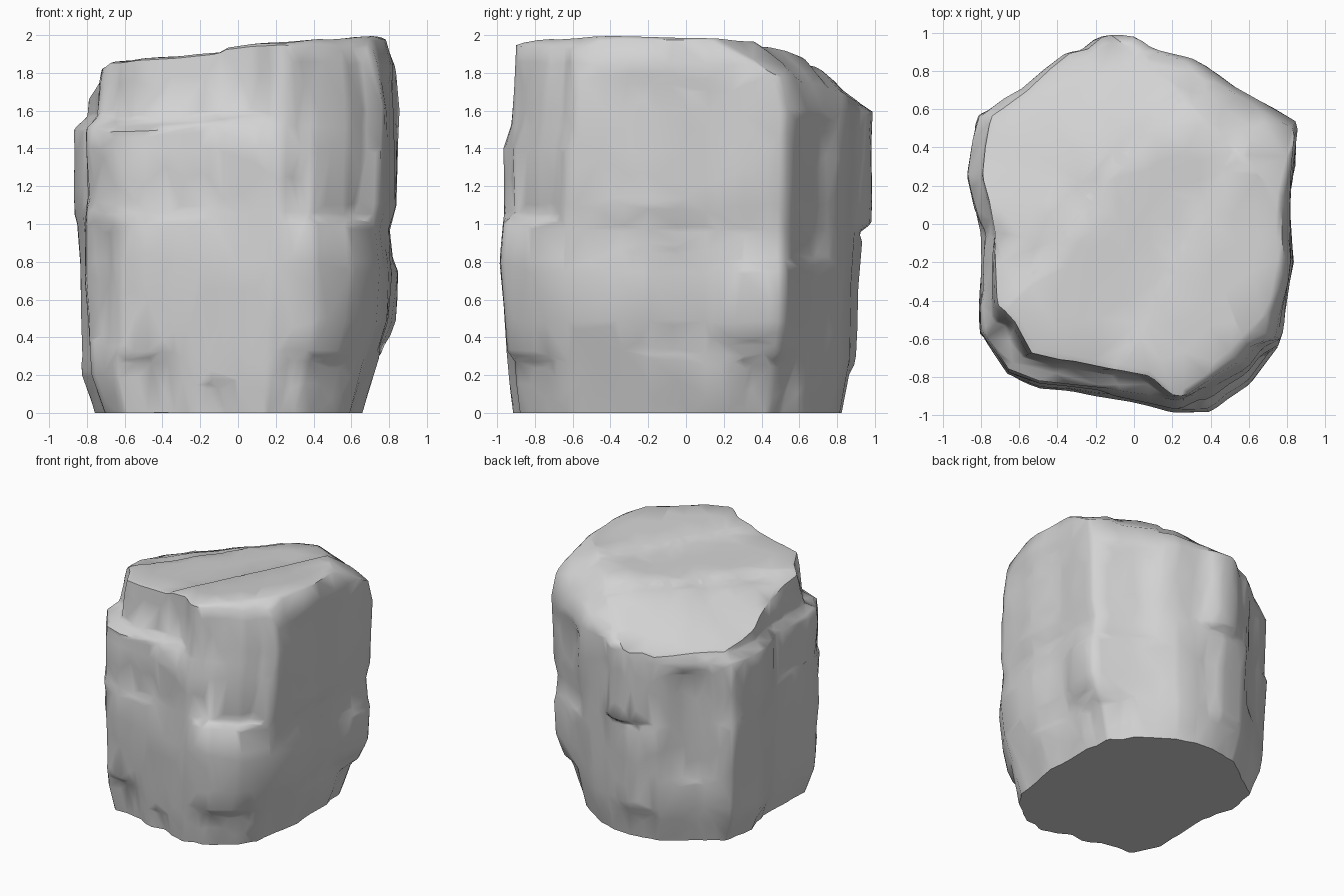
import bpy, bmesh, math
from mathutils import Vector, noise

if "Cube" in bpy.data.objects:
    bpy.data.objects.remove(bpy.data.objects["Cube"])

AROUND, UP, CAP = 144, 64, 26

# Widest plan outline, anticlockwise
OUTLINE = [(.86, .53), (.53, .72), (.3, .86), (.12, .91), (-.1, .93), (-.35, .89), (-.6, .7),
           (-.83, .57), (-.87, .25), (-.8, -.05), (-.82, -.58), (-.67, -.8), (-.5, -.86),
           (-.15, -.9), (.2, -.98), (.42, -.98), (.62, -.84), (.77, -.64), (.85, -.2), (.83, .1)]

# How far each side reaches at each height, as a share of the outline
LEFT = [(0, .77), (.2, .84), (.48, .95), (.75, .97), (.97, .94), (1.1, .98), (1.6, 1), (1.85, .97), (2, .91)]
RIGHT = [(0, .87), (.2, .94), (.7, .98), (1.5, 1), (1.57, .92), (1.75, .9), (1.86, .87)]
FRONT = [(0, .94), (.35, .97), (.8, 1), (1.05, .98), (1.4, .99), (1.52, .95), (1.94, .91)]
BACK = [(0, .89), (.3, .95), (.7, .97), (1.35, 1), (1.6, 1), (1.75, .95), (1.9, .9)]

# Raised or sunken blocks: start angle, end angle, bottom, top, depth
BLOCKS = [
    (-146, -82, 1.54, 2.2, -.08), (-124, -98, 1.05, 1.5, -.02), (-150, -124, 1.1, 1.52, -.02),
    (-142, -130, .4, 1.0, -.02), (-72, -44, 1.04, 2.2, -.06),
    (-74, -50, -.2, .31, -.04), (-128, -112, -.2, .31, -.04), (-100, -92, -.2, .14, -.03),
    (-34, 14, 1.1, 1.75, -.01), (-20, 14, .3, .85, -.015), (14, 30, .4, .8, .02),
    (22, 44, -.2, .3, -.04), (36, 60, .8, 1.5, -.02), (86, 104, 1.0, 1.64, .06),
    (92, 112, .25, .95, .02), (120, 136, .5, 1.4, -.02), (140, 150, 1.0, 1.7, -.02),
    (152, 176, .3, 1.05, -.01), (180, 206, 1.1, 1.55, -.02),
]


def lookup(table, z):
    for (z0, v0), (z1, v1) in zip(table, table[1:]):
        if z <= z1:
            return v0 + (v1 - v0) * max(0, z - z0) / (z1 - z0)
    return table[-1][1]


def ramp(value, width):
    t = min(1, max(0, value / width + .5))
    return t * t * (3 - 2 * t)


def outline_point(angle):
    d = Vector((math.cos(angle), math.sin(angle)))
    for a, b in zip(OUTLINE, OUTLINE[1:] + OUTLINE[:1]):
        a, b = Vector(a), Vector(b)
        if a.cross(d) >= 0 and d.cross(b) >= 0 and a.dot(d) > 0:
            return d * (a.cross(b) / d.cross(b - a))
    return d * .85


def top_height(x, y):
    # Tilted top with two diagonal steps
    z = 1.9 + .08 * x - .02 * y
    z += .03 * (ramp(x - .95 * y + .33 + .05 * math.sin(5 * y), .05) - .6)
    z += .025 * (ramp(x - .55 * y - .33, .06) - .4)
    # Worn shoulders on the back and the corners
    z -= .25 * max(0, y - .52)
    z -= .4 * max(0, (y - x) * .707 - .35)
    z -= .7 * max(0, (x + y) * .707 - .65)
    z -= .6 * max(0, (x - y) * .707 - .82)
    return z + .012 * noise.noise(Vector((x * 4, y * 4, 1)))


def wall_point(angle, z):
    p = outline_point(angle)
    x = p.x * lookup(LEFT if p.x > 0 else RIGHT, z)
    y = p.y * lookup(BACK if p.y > 0 else FRONT, z)
    deg = math.degrees(angle)
    wob = 1.6 * math.sin(5 * z + deg / 20)
    zw = z + .025 * math.sin(angle * 5)
    push = 0
    for a0, a1, z0, z1, depth in BLOCKS:
        mid, half = (a0 + a1) / 2, (a1 - a0) / 2
        away = abs((deg + wob - mid + 180) % 360 - 180)
        push += depth * ramp(half - away, 9) * ramp(zw - z0, .06) * ramp(z1 - zw, .06)
    # Chipped facets
    push += .02 * noise.noise(Vector((x * 3.5, y * 3.5, z * 2.2)))
    push -= .025 * ramp(.1 - z, .2) * abs(noise.noise(Vector((x * 6, y * 6, 3))))
    k = 1 + push / math.hypot(x, y)
    return x * k, y * k


def rim_height(angle):
    z = 1.75
    for _ in range(4):
        z = (z + top_height(*wall_point(angle, z))) / 2
    return z


bm = bmesh.new()
rings = []
angles = [2 * math.pi * i / AROUND for i in range(AROUND)]
rims = [rim_height(a) for a in angles]

# Side walls
for j in range(UP + 1):
    ring = []
    for a, rim in zip(angles, rims):
        z = rim * j / UP
        ring.append(bm.verts.new((*wall_point(a, z), z)))
    rings.append(ring)

# Top surface
edge = [v.co.copy() for v in rings[-1]]
for j in range(1, CAP):
    s = 1 - j / CAP
    ring = []
    for c in edge:
        x, y = c.x * s, c.y * s
        ring.append(bm.verts.new((x, y, top_height(x, y))))
    rings.append(ring)

for lower, upper in zip(rings, rings[1:]):
    for i in range(AROUND):
        k = (i + 1) % AROUND
        bm.faces.new((lower[i], lower[k], upper[k], upper[i]))
bm.faces.new(rings[-1])
bm.faces.new(list(reversed(rings[0])))
bmesh.ops.recalc_face_normals(bm, faces=bm.faces)

mesh = bpy.data.meshes.new("rock")
bm.to_mesh(mesh)
bm.free()
rock = bpy.data.objects.new("rock", mesh)
bpy.context.collection.objects.link(rock)

# Stone colour
stone = bpy.data.materials.new("pale grey stone")
stone.use_nodes = True
colour = (.65, .65, .65, 1)
stone.diffuse_color = colour
stone.node_tree.nodes["Principled BSDF"].inputs["Base Color"].default_value = colour
mesh.materials.append(stone)

# Irregular facets, smooth except at the sharp breaks
facets = rock.modifiers.new("facets", "DECIMATE")
facets.ratio = .1
bpy.context.view_layer.objects.active = rock
rock.select_set(True)
bpy.ops.object.modifier_apply(modifier="facets")
bpy.ops.object.shade_smooth_by_angle(angle=math.radians(50))
